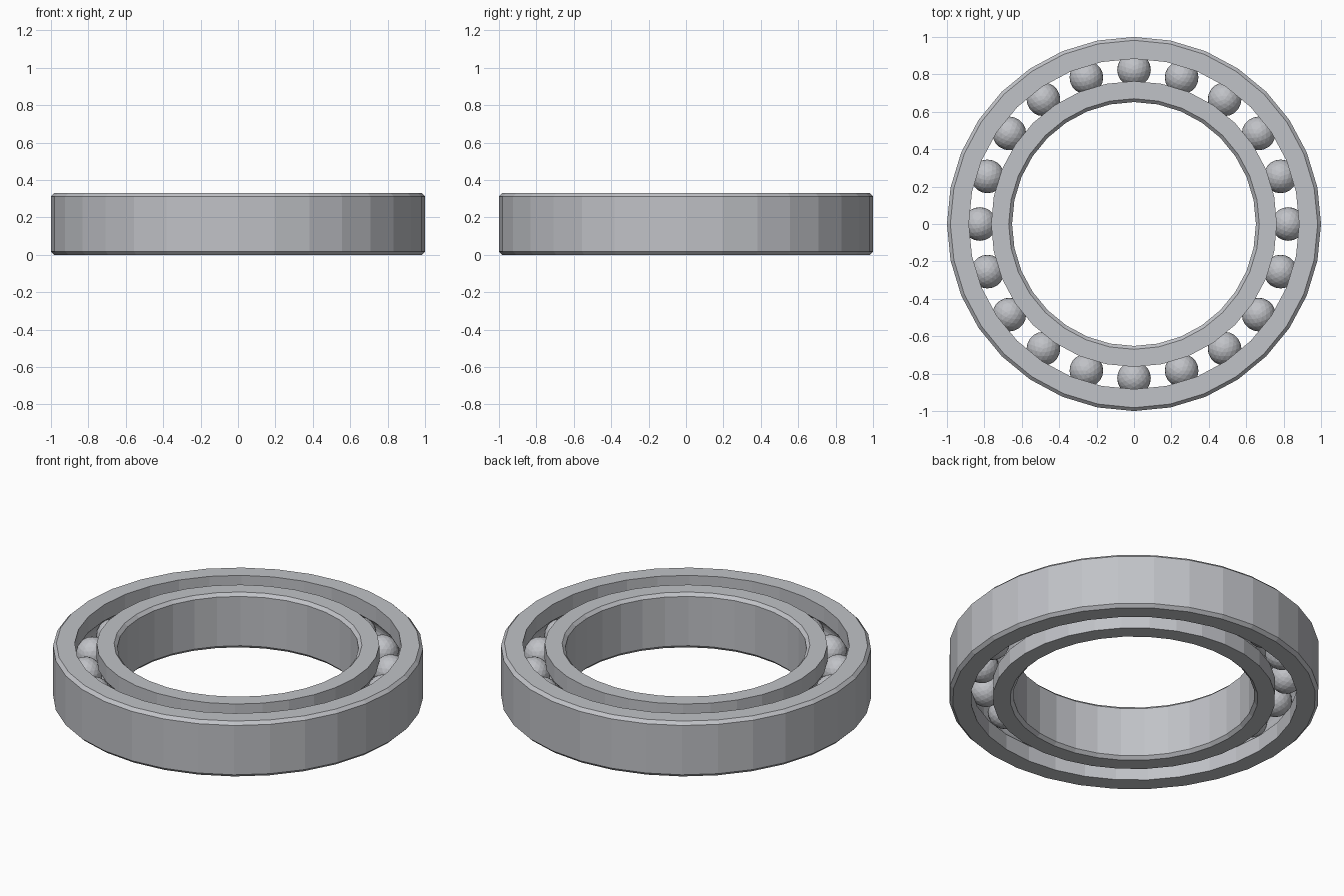
import bpy, bmesh
from math import sin, cos, pi, sqrt, asin

if "Cube" in bpy.data.objects:
    bpy.data.objects.remove(bpy.data.objects["Cube"], do_unlink=True)

HEIGHT, SEGMENTS, BALLS = 0.33, 32, 20
MID, PITCH, BALL_R, GROOVE_R = HEIGHT / 2, 0.824, 0.09, 0.092
CHAMFER = 0.018

steel = bpy.data.materials.new("steel grey")
steel.use_nodes = True
steel.diffuse_color = (0.53, 0.54, 0.57, 1)
steel.node_tree.nodes["Principled BSDF"].inputs["Base Color"].default_value = steel.diffuse_color


def make_object(name, bm):
    bmesh.ops.recalc_face_normals(bm, faces=bm.faces)
    mesh = bpy.data.meshes.new(name)
    bm.to_mesh(mesh)
    bm.free()
    mesh.materials.append(steel)
    obj = bpy.data.objects.new(name, mesh)
    bpy.context.collection.objects.link(obj)
    return obj


def race(name, plain_r, groove_side_r):
    """Chamfered on the plain wall, ball track cut into the other wall."""
    side = 1 if groove_side_r > PITCH else -1
    plain_top = plain_r - side * CHAMFER
    profile = [(groove_side_r, 0), (plain_top, 0), (plain_r, CHAMFER),
               (plain_r, HEIGHT - CHAMFER), (plain_top, HEIGHT), (groove_side_r, HEIGHT)]
    # Arc of the ball track, from top to bottom
    half = sqrt(GROOVE_R ** 2 - (groove_side_r - PITCH) ** 2)
    span = asin(half / GROOVE_R)
    for i in range(9):
        a = span * (1 - i / 4)
        profile.append((PITCH + side * GROOVE_R * cos(a), MID + GROOVE_R * sin(a)))
    # Sweep the closed profile round the axis
    bm = bmesh.new()
    rings = []
    for s in range(SEGMENTS):
        t = 2 * pi * s / SEGMENTS
        rings.append([bm.verts.new((r * cos(t), r * sin(t), z)) for r, z in profile])
    n = len(profile)
    for s, ring in enumerate(rings):
        after = rings[(s + 1) % SEGMENTS]
        for k in range(n):
            j = (k + 1) % n
            bm.faces.new((ring[k], after[k], after[j], ring[j]))
    return make_object(name, bm)


race("outer_race", 1.0, 0.883)
race("inner_race", 0.652, 0.764)

# Faceted balls spaced round the track
for b in range(BALLS):
    t = 2 * pi * b / BALLS
    bm = bmesh.new()
    bmesh.ops.create_icosphere(bm, subdivisions=3, radius=BALL_R)
    ball = make_object(f"ball_{b + 1}", bm)
    ball.location = (PITCH * cos(t), PITCH * sin(t), MID)
    ball.rotation_euler.z = t
